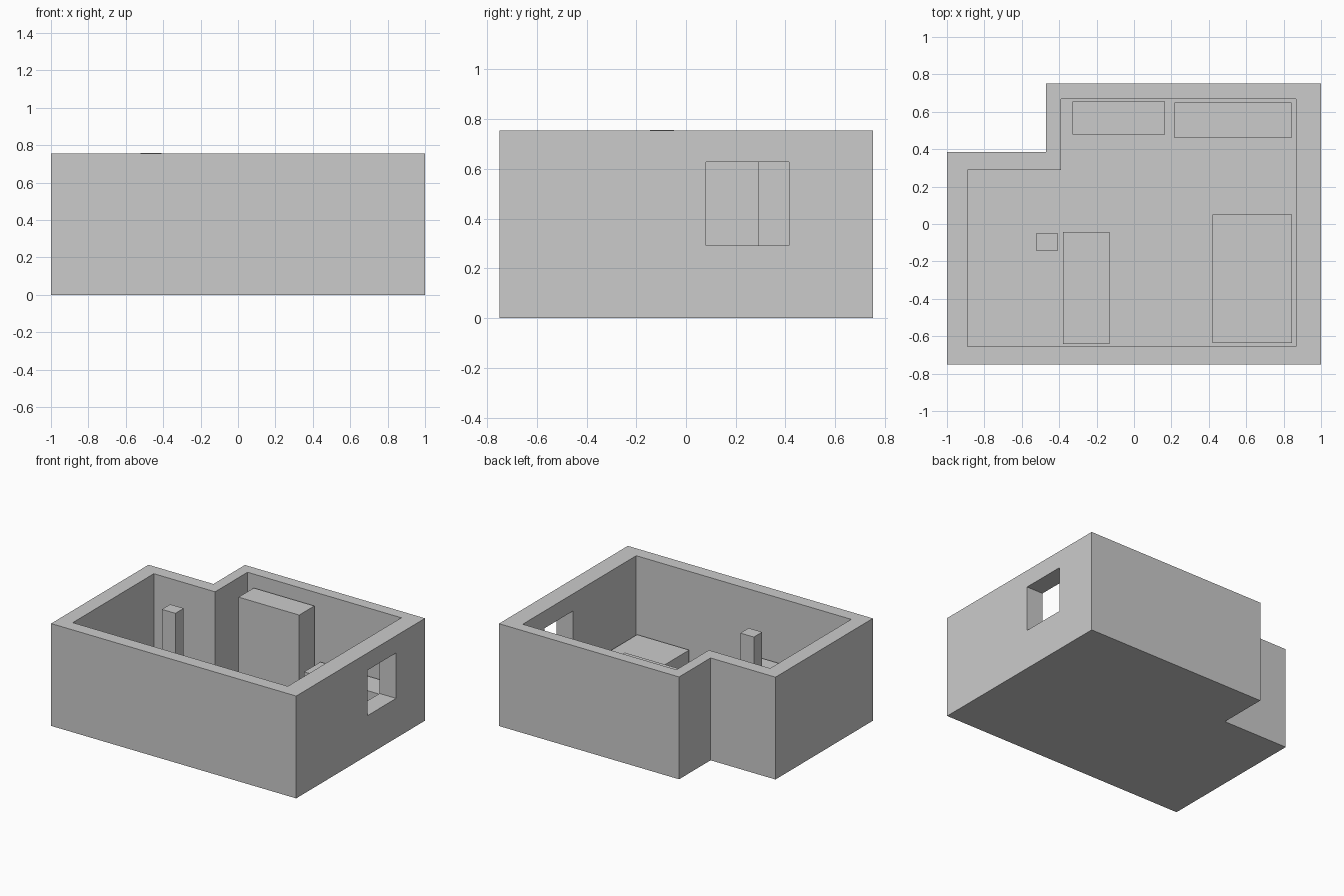
import bpy, bmesh

if "Cube" in bpy.data.objects:
    bpy.data.objects.remove(bpy.data.objects["Cube"])

HEIGHT = 0.757
OUTER = [(-1, -0.75), (1, -0.75), (1, 0.752), (-0.47, 0.752), (-0.47, 0.385), (-1, 0.385)]
INNER = [(-0.89, -0.655), (0.865, -0.655), (0.865, 0.668), (-0.39, 0.668), (-0.39, 0.29), (-0.89, 0.29)]


def finish(name, bm):
    bmesh.ops.recalc_face_normals(bm, faces=bm.faces)
    mesh = bpy.data.meshes.new(name)
    bm.to_mesh(mesh)
    bm.free()
    ob = bpy.data.objects.new(name, mesh)
    bpy.context.collection.objects.link(ob)
    return ob


def block(name, x0, x1, y0, y1, z0, z1):
    bm = bmesh.new()
    bmesh.ops.create_cube(bm, size=1)
    for v in bm.verts:
        v.co = (x1 if v.co.x > 0 else x0, y1 if v.co.y > 0 else y0, z1 if v.co.z > 0 else z0)
    return finish(name, bm)


def walls(name, z0, z1):
    # Closed ring between the outer and inner floor plans
    bm = bmesh.new()
    loops = [[bm.verts.new((x, y, z)) for x, y in plan]
             for plan, z in ((OUTER, z0), (OUTER, z1), (INNER, z1), (INNER, z0))]
    n = len(OUTER)
    for k in range(4):
        a, b = loops[k], loops[(k + 1) % 4]
        for i in range(n):
            j = (i + 1) % n
            bm.faces.new((a[i], a[j], b[j], b[i]))
    return finish(name, bm)


def slab(name, plan, z0, z1):
    bm = bmesh.new()
    face = bm.faces.new([bm.verts.new((x, y, z0)) for x, y in plan])
    top = bmesh.ops.extrude_face_region(bm, geom=[face], use_keep_orig=True)
    for v in top["geom"]:
        if isinstance(v, bmesh.types.BMVert):
            v.co.z = z1
    return finish(name, bm)


# Room shell with a window through the right wall
room = walls("walls", 0.003, HEIGHT - 0.002)
window = block("window_cutter", 0.8, 1.1, 0.08, 0.415, 0.293, 0.628)
window.hide_render = True
window.display_type = 'WIRE'
cut = room.modifiers.new("window", 'BOOLEAN')
cut.operation = 'DIFFERENCE'
cut.solver = 'EXACT'
cut.object = window

slab("floor", OUTER, 0, 0.004)

# Column and furniture
block("column", -0.52, -0.41, -0.145, -0.048, 0, HEIGHT)
block("wardrobe", -0.33, 0.165, 0.478, 0.655, 0, 0.66)
block("sideboard", 0.217, 0.843, 0.46, 0.65, 0, 0.262)
block("bed", 0.42, 0.845, -0.637, 0.05, 0, 0.185)
block("desk", -0.38, -0.13, -0.642, -0.042, 0, 0.28)
